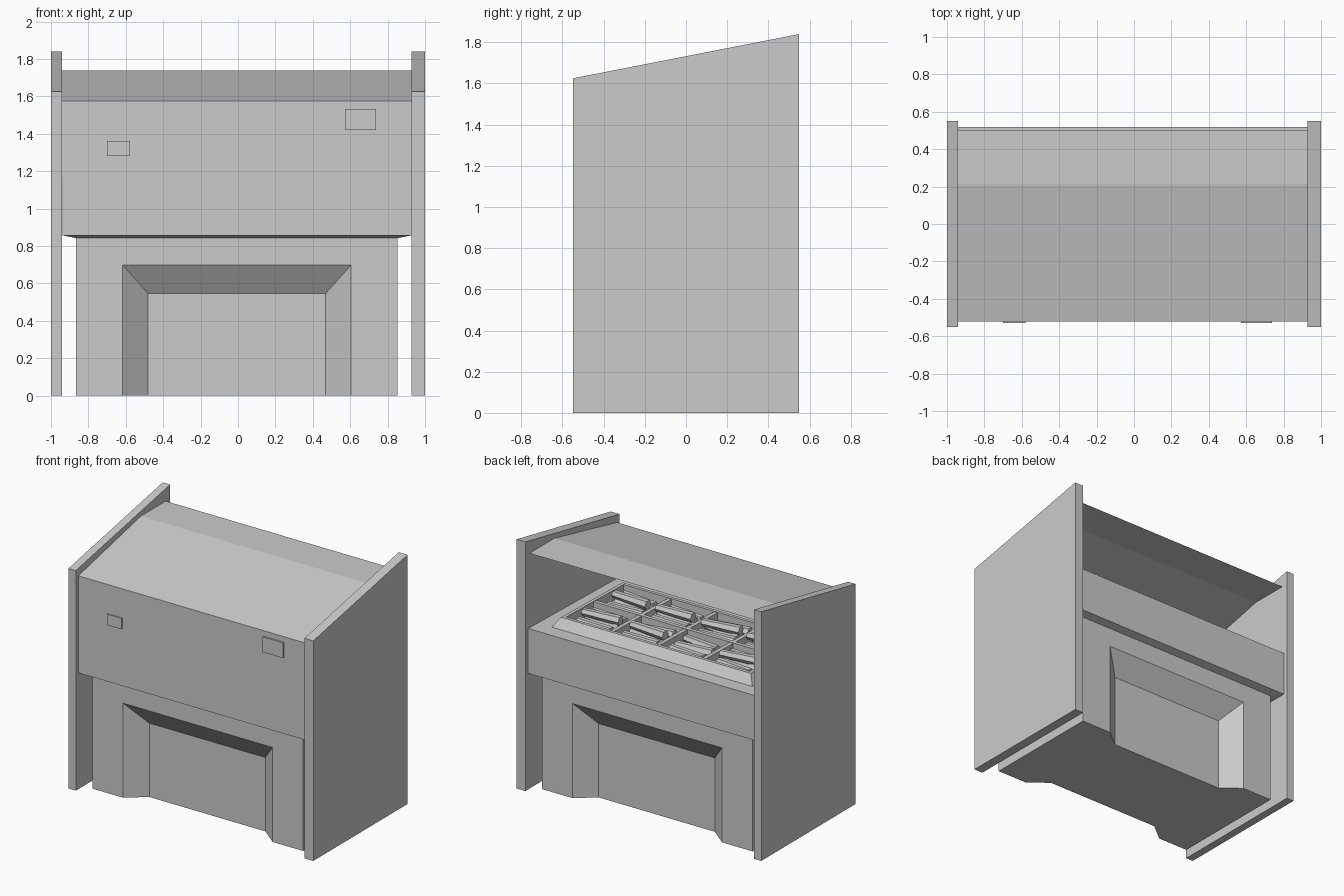
import bpy, bmesh, math, random
from mathutils import Matrix, Vector

if "Cube" in bpy.data.objects:
    bpy.data.objects.remove(bpy.data.objects["Cube"])

random.seed(4)
CX = -0.006          # the inner parts sit slightly left of centre


def make(name, bm, fix=True):
    if fix:
        bmesh.ops.recalc_face_normals(bm, faces=bm.faces)
    me = bpy.data.meshes.new(name)
    bm.to_mesh(me)
    bm.free()
    ob = bpy.data.objects.new(name, me)
    bpy.context.collection.objects.link(ob)
    return ob


def add_box(bm, x0, x1, y0, y1, z0, z1):
    m = Matrix.Translation(((x0 + x1) / 2, (y0 + y1) / 2, (z0 + z1) / 2))
    m = m @ Matrix.Diagonal((x1 - x0, y1 - y0, z1 - z0, 1))
    return bmesh.ops.create_cube(bm, size=1, matrix=m)


def box(name, *b):
    bm = bmesh.new()
    add_box(bm, *b)
    return make(name, bm)


# Side panels with sloping tops
profile = [(-0.55, 0), (0.55, 0), (0.55, 1.84), (-0.55, 1.625)]
for name, x0, x1 in (("left_panel", -1, -0.94), ("right_panel", 0.928, 1)):
    bm = bmesh.new()
    face = bm.faces.new([bm.verts.new((x0, y, z)) for y, z in profile])
    ext = bmesh.ops.extrude_face_region(bm, geom=[face], use_keep_orig=True)
    vs = [v for v in ext["geom"] if isinstance(v, bmesh.types.BMVert)]
    bmesh.ops.translate(bm, verts=vs, vec=(x1 - x0, 0, 0))
    make(name, bm)

# Base with a splayed alcove, front half mirrored to the back
bm = bmesh.new()


def arch(a, h, y):
    return [bm.verts.new((CX + x, y, z)) for x, z in ((-a, 0), (-a, h), (a, h), (a, 0))]


mid = arch(0.86, 0.842, 0)
outer = arch(0.86, 0.842, -0.46)
lip = arch(0.611, 0.698, -0.46)
inner = arch(0.474, 0.545, -0.35)
for a, b in ((mid, outer), (outer, lip), (lip, inner)):
    for i in range(3):
        bm.faces.new((a[i], a[i + 1], b[i + 1], b[i]))
bm.faces.new(inner)
bm.faces.new((mid[0], outer[0], lip[0], inner[0], inner[3], lip[3], outer[3], mid[3]))
base = make("base", bm)
mod = base.modifiers.new("mirror", "MIRROR")
mod.use_axis = (False, True, False)

# Display tray: stacked rectangular rings, with a raised frame round the bins
TILT = 0.025


def tilted(y, z):
    return z + TILT * y


bm = bmesh.new()
rings = [(0.86, 0.46, 0.842, 0), (0.933, 0.518, 0.857, 0), (0.933, 0.518, 1.176, 1),
         (0.82, 0.405, 1.176, 1), (0.775, 0.36, 1.245, 1), (0.75, 0.335, 1.245, 1),
         (0.75, 0.335, 1.17, 1)]
prev = None
for hx, hy, z, t in rings:
    ring = [bm.verts.new((CX + sx * hx, sy * hy, tilted(sy * hy, z) if t else z))
            for sx, sy in ((-1, -1), (1, -1), (1, 1), (-1, 1))]
    if prev:
        for i in range(4):
            j = (i + 1) % 4
            bm.faces.new((prev[i], prev[j], ring[j], ring[i]))
    else:
        bm.faces.new(ring)
    prev = ring
bm.faces.new(prev)
make("display_tray", bm)

# Bin dividers
bm = bmesh.new()
add_box(bm, CX - 0.75, CX + 0.75, -0.015, 0.015, 1.165, 1.243)
PITCH = 0.375
for i in (-1, 0, 1):
    x = CX + i * PITCH
    add_box(bm, x - 0.015, x + 0.015, -0.335, 0.335, 1.165, 1.24)
for v in bm.verts:
    v.co.z = tilted(v.co.y, v.co.z)
make("bin_dividers", bm)

# Low-poly goods lying in the bins
bm = bmesh.new()
for col in range(4):
    for row in (-1, 1):
        centre = Vector((CX + (col - 1.5) * PITCH, row * 0.172, 0))
        for k in range(3 if (col, row) == (1, 1) else 4):
            layer = k // 3
            y = (k % 3 - 1) * 0.09 if layer == 0 else 0.02
            pos = centre + Vector((random.uniform(-0.015, 0.015), y, 1.2 + 0.05 * layer))
            pos.z = tilted(pos.y, pos.z)
            turn = Matrix.Rotation(math.radians(random.uniform(-10, 10)), 4, 'Z')
            mat = Matrix.Translation(pos) @ turn @ Matrix.Rotation(math.pi / 2, 4, 'Y')
            bmesh.ops.create_cone(bm, cap_ends=True, segments=6, radius1=0.036,
                                  radius2=0.028, depth=0.29, matrix=mat)
make("goods", bm)

# Canopy: thin front sheet bending back over the tray
bm = bmesh.new()
path = [(-0.52, 1.163), (-0.52, 1.575), (0.21, 1.737), (0.50, 1.737)]
cols = [[bm.verts.new((x, y, z)) for y, z in path] for x in (-0.94, 0.928)]
for i in range(3):
    bm.faces.new((cols[0][i], cols[1][i], cols[1][i + 1], cols[0][i + 1]))
make("canopy", bm, fix=False)

# Blank labels on the front sheet
box("left_label", -0.70, -0.58, -0.53, -0.52, 1.28, 1.36)
box("right_label", 0.573, 0.738, -0.53, -0.52, 1.42, 1.533)
